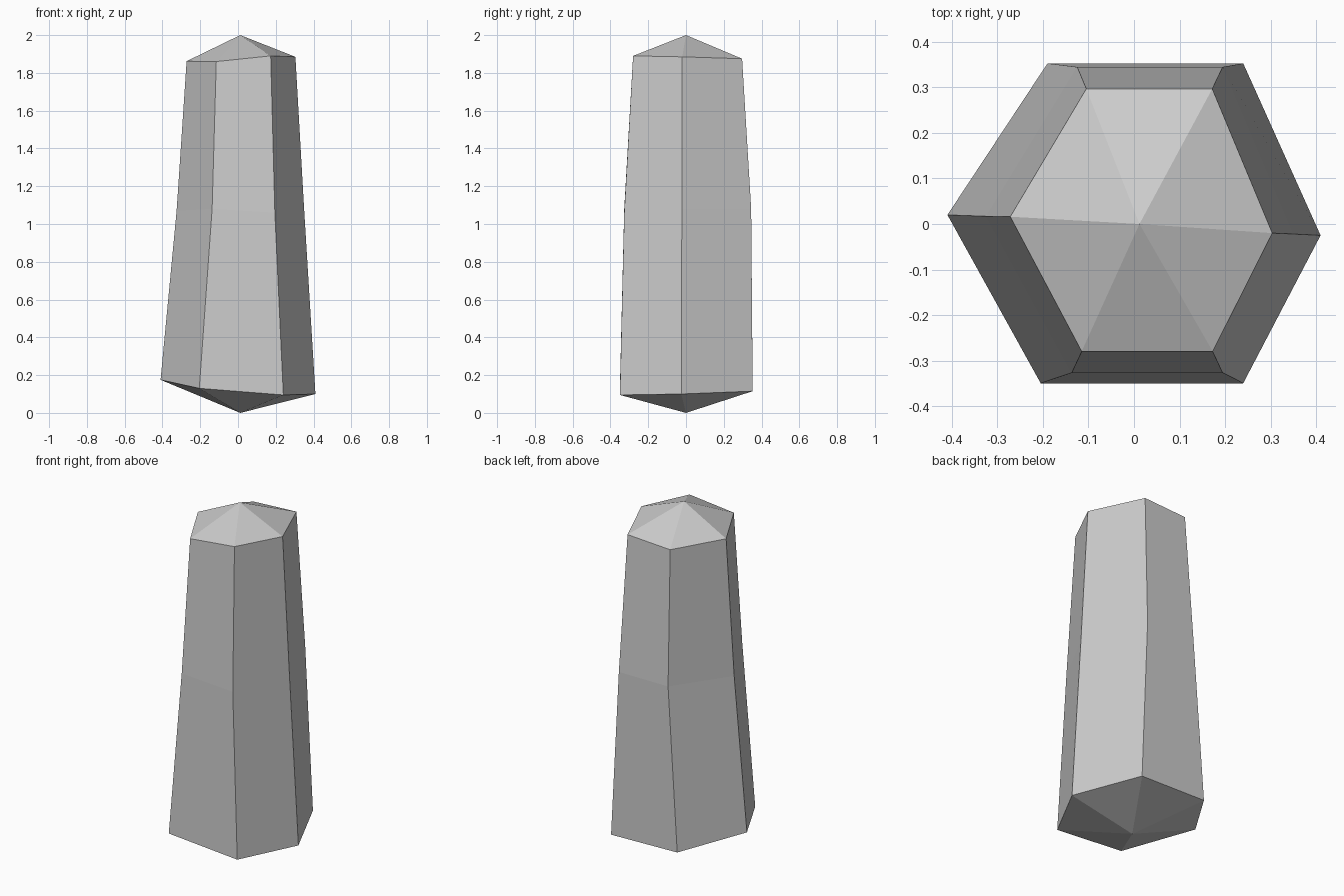
import bpy, bmesh

if "Cube" in bpy.data.objects:
    bpy.data.objects.remove(bpy.data.objects["Cube"])

# Hexagonal outlines, anticlockwise from the right-hand corner
base = [(0.41, -0.025, 0.10), (0.24, 0.353, 0.115), (-0.19, 0.353, 0.125),
        (-0.41, 0.02, 0.175), (-0.205, -0.35, 0.13), (0.24, -0.35, 0.095)]
waist = [(0.35, -0.022, 1.08), (0.195, 0.345, 1.08), (-0.125, 0.345, 1.08),
         (-0.325, 0.017, 1.07), (-0.137, -0.327, 1.08), (0.195, -0.327, 1.06)]
shoulder = [(0.304, -0.02, 1.885), (0.172, 0.297, 1.875), (-0.105, 0.297, 1.86),
            (-0.272, 0.016, 1.862), (-0.115, -0.28, 1.86), (0.173, -0.28, 1.89)]

bm = bmesh.new()
rings = [[bm.verts.new(p) for p in ring] for ring in (base, waist, shoulder)]

# Crystal sides
for low, high in zip(rings, rings[1:]):
    for i in range(6):
        j = (i + 1) % 6
        bm.faces.new((low[i], low[j], high[j], high[i]))

# Pointed ends
for ring, z in ((rings[0], 0), (rings[-1], 2)):
    tip = bm.verts.new((0.012, 0, z))
    for i in range(6):
        bm.faces.new((ring[i], ring[(i + 1) % 6], tip))

bmesh.ops.recalc_face_normals(bm, faces=bm.faces)
mesh = bpy.data.meshes.new("crystal")
bm.to_mesh(mesh)
bm.free()
bpy.context.collection.objects.link(bpy.data.objects.new("crystal", mesh))
